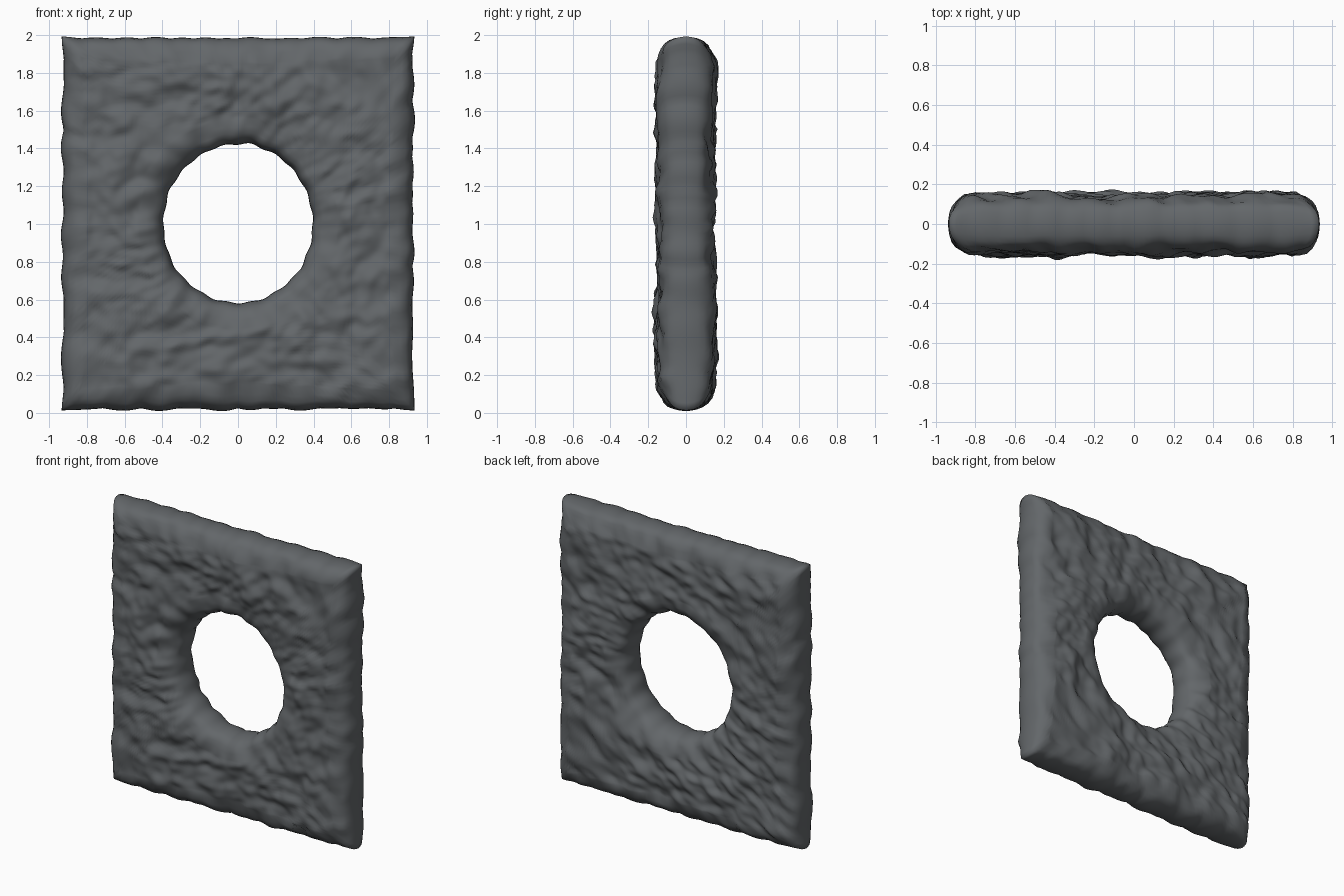
import bpy, bmesh, math
from mathutils import Vector, noise

if "Cube" in bpy.data.objects:
    bpy.data.objects.remove(bpy.data.objects["Cube"])

N = 288          # steps around the slab
HX, HZ, CZ = 0.922, 0.978, 1.003   # outer half sizes and centre height
RX, RZ = 0.395, 0.42               # hole radii
H = 0.140                          # half thickness of the faces

# rounded cross-section from hole wall to outer edge:
# (distance from edge, half thickness)
EDGE = [(0, 0.0), (0.003, 0.03), (0.009, 0.06), (0.022, 0.089), (0.045, 0.111), (0.08, 0.127), (0.13, H)]
HOLE = [(0, 0.0), (0.003, 0.034), (0.012, 0.07), (0.027, 0.097), (0.055, 0.118), (0.09, 0.131), (0.13, H)]
MID = 26


def outer_point(t):
    """Point on the rectangle, t in 0..4, starting at the lower right corner."""
    side, f = int(t) % 4, (t % 1) * 2 - 1
    return [(HX, f * HZ), (-f * HX, HZ), (-HX, -f * HZ), (f * HX, -HZ)][side]


def wobble(x, z, scale, seed):
    return noise.noise(Vector((x * scale, seed, z * scale)))


def rough(x, z, seed):
    """Streaky chipped-rock relief."""
    a = 0.5 + 0.3 * noise.noise(Vector((x * 1.2, z * 1.2, seed + 20)))
    u, v = x * math.cos(a) + z * math.sin(a), -x * math.sin(a) + z * math.cos(a)
    return (0.020 * noise.noise(Vector((x * 3, z * 3.6, seed)))
            + 0.028 * noise.noise(Vector((u * 7, v * 10, seed + 5)))
            + 0.016 * noise.noise(Vector((u * 13, v * 20, seed + 9))))


def corner_taper(x, z):
    """Thin the slab toward its four corners."""
    dx, dz = max(0, HX - abs(x)), max(0, HZ - abs(z))
    return 1 - 0.3 * max(0, 1 - dx / 0.16) * max(0, 1 - dz / 0.16)


def ring(i):
    """One closed cross-section of the slab."""
    t = 4 * i / N
    ox, oz = outer_point(t)
    ang = math.radians(-45 + 90 * t)
    # wavy outer edge, easing into pulled-in corners
    w = 0.006 * math.sin(math.atan2(oz, ox) * 26) + 0.02 * wobble(ox, oz, 4, 3)
    fade = min(1, min(t % 1, 1 - t % 1) / 0.06)
    w = w * fade - 0.012 * (1 - fade)
    fx, fz = abs(ox) / HX > 0.999, abs(oz) / HZ > 0.999
    ox += math.copysign(w, ox) * fx
    oz += math.copysign(w, oz) * fz
    # scalloped hole
    k = 1 + 0.009 * math.sin(ang * 19) + 0.02 * wobble(math.cos(ang), math.sin(ang), 3, 8)
    ix, iz = RX * k * math.cos(ang), RZ * k * math.sin(ang)
    d = Vector((ox - ix, oz - iz))
    length = d.length
    # fraction along the section, half thickness
    half = [(s / length, h) for s, h in HOLE]
    a, b = HOLE[-1][0] / length, 1 - EDGE[-1][0] / length
    half += [(a + (b - a) * j / MID, H + 0.007 * math.sin(math.pi * j / MID)) for j in range(1, MID)]
    half += [(1 - s / length, h) for s, h in reversed(EDGE)]
    pts = []
    for sign in (-1, 1):
        run = half if sign < 0 else half[-2:0:-1]
        for f, h in run:
            x, z = ix + d.x * f, iz + d.y * f
            r = rough(x, z, 2.3 if sign < 0 else 40.7) * min(1, h / H) ** 2
            pts.append((x, sign * (h + r) * corner_taper(x, z), z + CZ))
    return pts


# rocky slab
bm = bmesh.new()
rings = [[bm.verts.new(p) for p in ring(i)] for i in range(N)]
for i in range(N):
    A, B = rings[i], rings[(i + 1) % N]
    for j in range(len(A)):
        k = (j + 1) % len(A)
        bm.faces.new((A[j], A[k], B[k], B[j]))
bmesh.ops.recalc_face_normals(bm, faces=bm.faces)
for f in bm.faces:
    f.smooth = True
mesh = bpy.data.meshes.new("stone_slab")
bm.to_mesh(mesh)
bm.free()
slab = bpy.data.objects.new("stone_slab", mesh)
bpy.context.collection.objects.link(slab)

# stone colour
mat = bpy.data.materials.new("dark grey stone")
mat.diffuse_color = (0.125, 0.135, 0.143, 1)
mat.use_nodes = True
mat.node_tree.nodes["Principled BSDF"].inputs["Base Color"].default_value = mat.diffuse_color
mesh.materials.append(mat)
